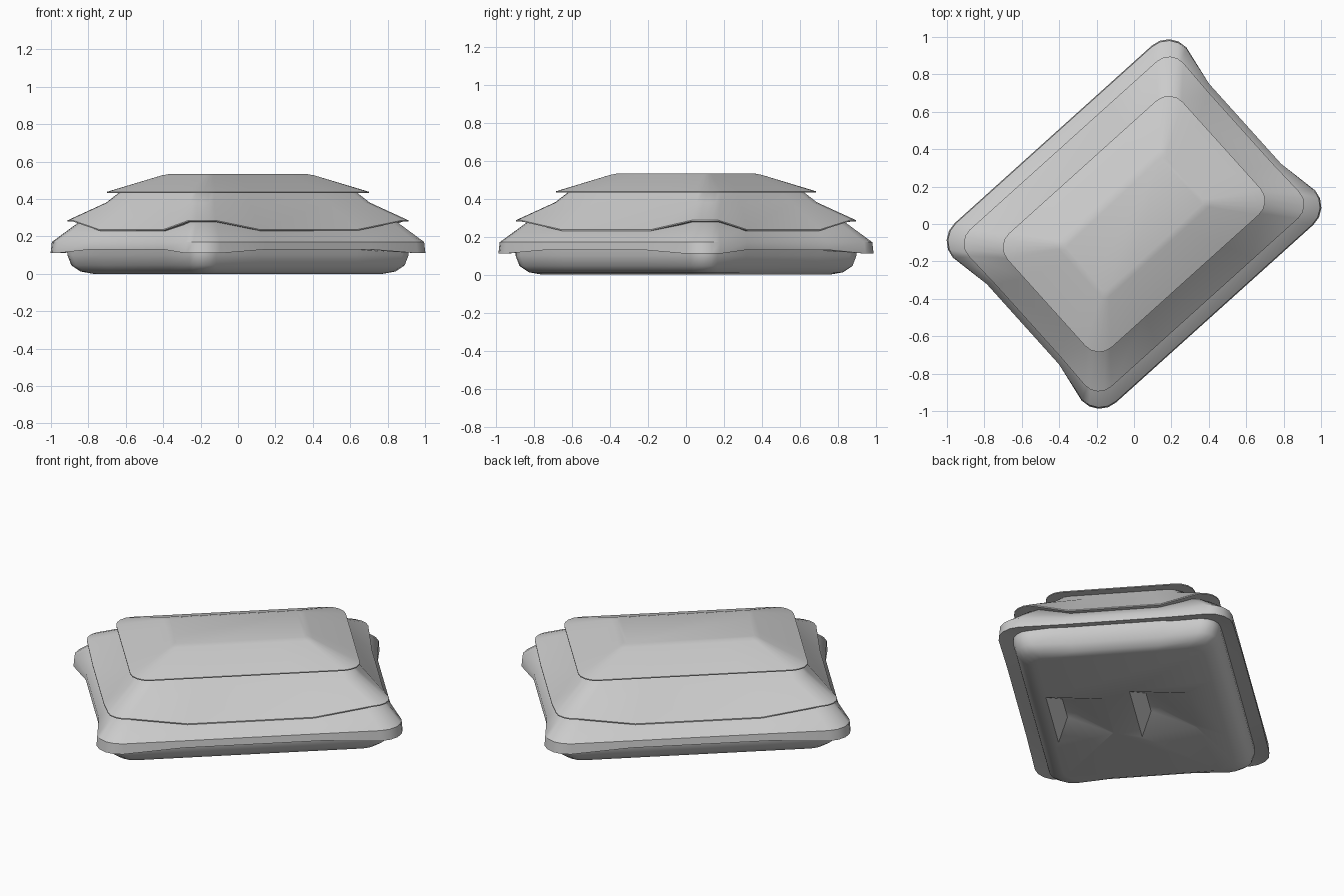
import bpy, bmesh, math
from mathutils import Matrix, Vector

cube = bpy.data.objects.get("Cube")
if cube:
    bpy.data.objects.remove(cube)

TURN = Matrix.Rotation(math.radians(42), 4, 'Z')

grey = bpy.data.materials.new("plain grey")
grey.use_nodes = True
colour = (0.6, 0.6, 0.6, 1)
grey.diffuse_color = colour
grey.node_tree.nodes["Principled BSDF"].inputs["Base Color"].default_value = colour


def add_object(name, bm):
    bmesh.ops.recalc_face_normals(bm, faces=bm.faces)
    mesh = bpy.data.meshes.new(name)
    bm.to_mesh(mesh)
    bm.free()
    mesh.transform(TURN)
    mesh.materials.append(grey)
    obj = bpy.data.objects.new(name, mesh)
    bpy.context.collection.objects.link(obj)
    return obj


def rounded_ring(length, width, radius, z, sag=0, pinch=0):
    """Rounded rectangle whose edge middles may drop and whose ends may draw in."""
    points = []
    steps = 4
    for k, (sx, sy) in enumerate([(1, 1), (-1, 1), (-1, -1), (1, -1)]):
        for i in range(steps + 1):
            a = math.pi / 2 * (k + i / steps)
            points.append(Vector((sx * (length - radius) + radius * math.cos(a),
                                  sy * (width - radius) + radius * math.sin(a), z)))
        # two points along the edge that follows this corner
        for t in (0.45, -0.45):
            if k % 2 == 0:
                points.append(Vector((sx * t * length, sy * width, z - sag)))
            else:
                points.append(Vector((sx * (length - pinch), sy * t * width, z - sag)))
    return points


def loft(name, rings):
    bm = bmesh.new()
    loops = [[bm.verts.new(p) for p in rounded_ring(*r)] for r in rings]
    n = len(loops[0])
    for low, high in zip(loops, loops[1:]):
        for i in range(n):
            j = (i + 1) % n
            bm.faces.new((low[i], low[j], high[j], high[i]))
    bm.faces.new(loops[0][::-1])
    bm.faces.new(loops[-1])
    return add_object(name, bm)


# rows: half length, half width, corner radius, height, edge sag, end pinch
base = loft("base", [
    (0.67, 0.47, 0.09, 0.0, 0, 0),
    (0.72, 0.52, 0.10, 0.012, 0, 0.02),
    (0.755, 0.555, 0.10, 0.045, 0, 0.02),
    (0.77, 0.57, 0.10, 0.10, 0, 0.01),
    (0.77, 0.57, 0.10, 0.15, 0, 0)])

lower = loft("lower_tier", [
    (0.74, 0.54, 0.10, 0.13, 0, 0),
    (0.84, 0.645, 0.13, 0.11, -0.02, 0.04),
    (0.835, 0.64, 0.13, 0.17, 0, 0.035),
    (0.73, 0.525, 0.10, 0.275, 0.02, 0.01),
    (0.66, 0.46, 0.10, 0.29, 0.02, 0)])

middle = loft("middle_tier", [
    (0.66, 0.46, 0.10, 0.27, 0.05, 0),
    (0.772, 0.565, 0.10, 0.28, 0.05, 0.005),
    (0.772, 0.565, 0.10, 0.286, 0.05, 0.005),
    (0.63, 0.41, 0.09, 0.38, 0, 0),
    (0.575, 0.355, 0.08, 0.437, 0, 0)])

top = loft("top_tier", [
    (0.55, 0.33, 0.08, 0.434, 0, 0),
    (0.63, 0.41, 0.10, 0.432, 0, 0),
    (0.63, 0.41, 0.10, 0.438, 0, 0),
    (0.39, 0.20, 0.03, 0.525, 0, 0),
    (0.36, 0.17, 0.03, 0.533, 0, 0)])

# shallow tapered hollows in the underside
for v in (0.0, -0.46):
    bm = bmesh.new()
    for s in (-1, 1):
        for x, y, z in ((0.27, 0, -0.01), (0.2, 0.35, -0.01),
                        (0.1, 0.08, 0.07), (0.08, 0.13, 0.07)):
            bm.verts.new((s * x, v + y, z))
    bmesh.ops.convex_hull(bm, input=bm.verts)
    cutter = add_object("hollow_cutter", bm)
    cutter.hide_render = True
    mod = base.modifiers.new("hollow", 'BOOLEAN')
    mod.operation = 'DIFFERENCE'
    mod.object = cutter
    bpy.context.view_layer.objects.active = base
    bpy.ops.object.modifier_apply(modifier=mod.name)
    bpy.data.objects.remove(cutter)

# smooth shading with sharp rims
bpy.ops.object.select_all(action='DESELECT')
for obj in (base, lower, middle, top):
    obj.select_set(True)
bpy.context.view_layer.objects.active = base
bpy.ops.object.shade_smooth_by_angle(angle=math.radians(40))
